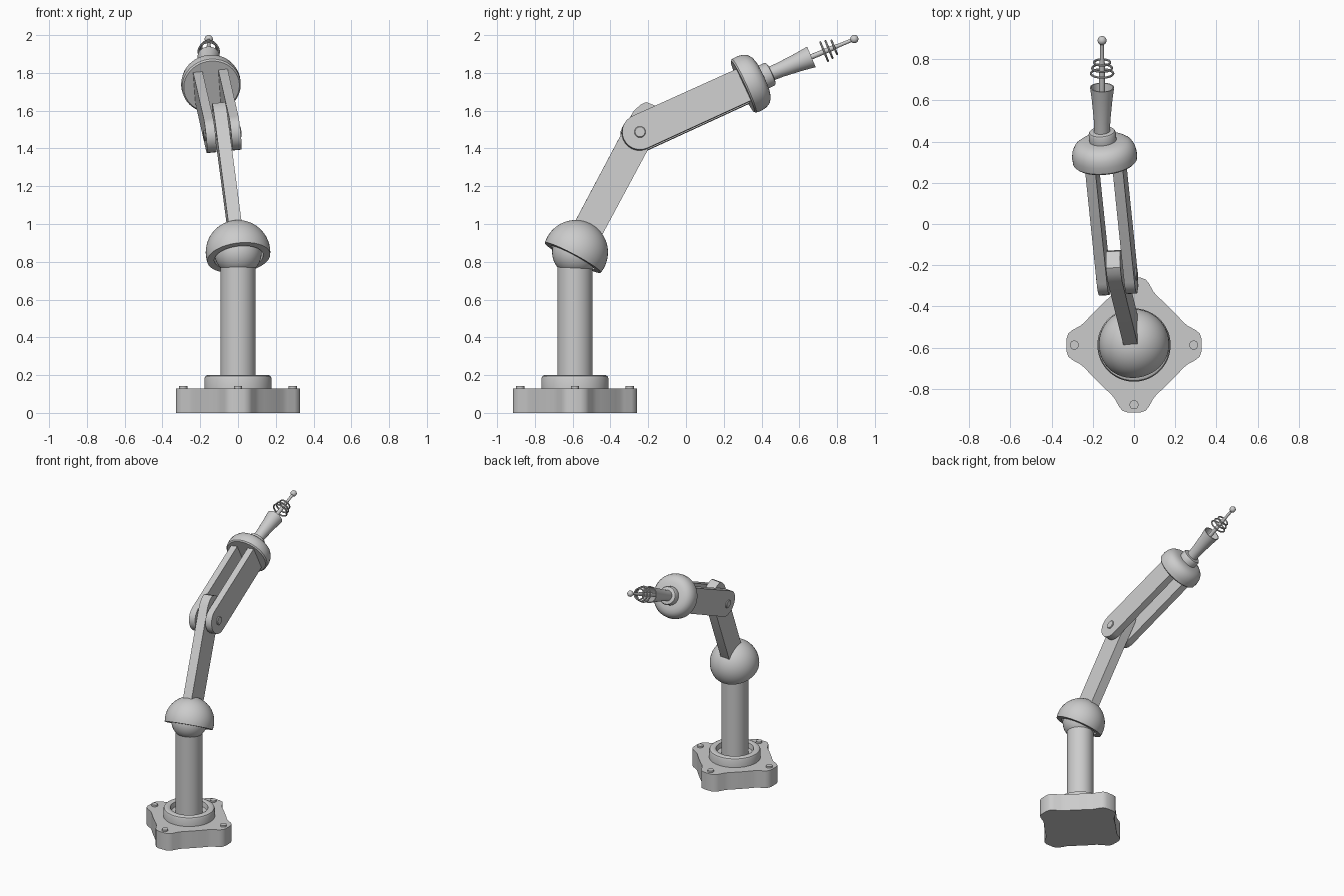
import bpy, bmesh
from math import sin, cos, pi, radians
from mathutils import Vector, Matrix

if "Cube" in bpy.data.objects:
    bpy.data.objects.remove(bpy.data.objects["Cube"])


def finish(name, bm, frame, angle=35):
    bmesh.ops.remove_doubles(bm, verts=bm.verts, dist=1e-5)
    bmesh.ops.recalc_face_normals(bm, faces=bm.faces)
    bm.transform(frame)
    mesh = bpy.data.meshes.new(name)
    bm.to_mesh(mesh)
    bm.free()
    for p in mesh.polygons:
        p.use_smooth = True
    mesh.set_sharp_from_angle(angle=radians(angle))
    ob = bpy.data.objects.new(name, mesh)
    bpy.context.collection.objects.link(ob)
    return ob


def frame_of(origin, x, y, z):
    m = Matrix((x, y, z)).transposed().to_4x4()
    m.translation = origin
    return m


def revolve(name, profile, frame, n=40, closed=False):
    """Turn (radius, height) points about the frame's z axis."""
    bm = bmesh.new()
    rings = [[bm.verts.new((r * cos(2 * pi * i / n), r * sin(2 * pi * i / n), h))
              for i in range(n)] for r, h in profile]
    pairs = list(zip(rings, rings[1:])) + ([(rings[-1], rings[0])] if closed else [])
    for a, b in pairs:
        for i in range(n):
            j = (i + 1) % n
            bm.faces.new((a[i], a[j], b[j], b[i]))
    return finish(name, bm, frame)


def prism(name, outline, z0, z1, frame):
    """Extrude a flat outline between two heights."""
    bm = bmesh.new()
    face = bm.faces.new([bm.verts.new((x, y, z0)) for x, y in outline])
    ext = bmesh.ops.extrude_face_region(bm, geom=[face])
    vs = [g for g in ext["geom"] if isinstance(g, bmesh.types.BMVert)]
    bmesh.ops.translate(bm, verts=vs, vec=(0, 0, z1 - z0))
    return finish(name, bm, frame)


def arc(r, c, a0, a1, n):
    return [(r * cos(radians(a0 + (a1 - a0) * i / n)),
             c + r * sin(radians(a0 + (a1 - a0) * i / n))) for i in range(n + 1)]


# Key points and directions of the pose
foot = Vector((0, -0.588, 0))
ball_c = foot + Vector((0, 0.004, 0.85))
hinge = Vector((-0.083, -0.249, 1.478))
head_c = Vector((-0.14, 0.30, 1.728))
tip = Vector((-0.155, 0.891, 1.979))
d1 = (hinge - ball_c).normalized()
d2 = (head_c - hinge).normalized()
h = d2.cross(d1).normalized()
if h.x < 0:
    h = -h
ground = Matrix.Translation(foot)

# Lobed base plate
quarter = [(0.328, -0.03), (0.328, 0.03), (0.319, 0.056), (0.3, 0.072), (0.26, 0.094),
           (0.238, 0.112), (0.216, 0.137), (0.177, 0.177), (0.137, 0.216), (0.112, 0.238),
           (0.094, 0.26), (0.072, 0.3), (0.056, 0.319)]
outline = []
for k in range(4):
    c, s = cos(k * pi / 2), sin(k * pi / 2)
    outline += [(x * c - y * s, x * s + y * c) for x, y in quarter]
prism("base_plate", outline, 0, 0.13, ground)
for k in range(4):
    p = foot + Vector((0.29 * cos(k * pi / 2), 0.29 * sin(k * pi / 2), 0.12))
    revolve("base_bolt", [(0, 0), (0.022, 0), (0.022, 0.022), (0, 0.022)],
            Matrix.Translation(p), 16)

# Collar, column and ball
revolve("collar", [(0.08, 0.12), (0.178, 0.12), (0.178, 0.182), (0.173, 0.194), (0.162, 0.2),
                   (0.14, 0.2), (0.13, 0.195), (0.124, 0.16), (0.08, 0.155)], ground, 48, True)
revolve("column", [(0, 0.1), (0.093, 0.1), (0.093, 0.8), (0, 0.8)], ground)
revolve("shoulder_ball", arc(0.125, 0, -90, 90, 20), Matrix.Translation(ball_c))

# Tilted dome shell over the ball
dome_frame = frame_of(ball_c, h, d1.cross(h), d1)
revolve("shoulder_dome", arc(0.171, 0, -11, 90, 18) + arc(0.135, 0, 90, -14, 14),
        dome_frame, 48, True)

# Lower arm: single bar with clipped end
lower = frame_of(hinge, d1, h.cross(d1), h)
prism("lower_arm", [(-0.62, -0.08), (0.085, -0.082), (0.135, -0.066), (0.163, -0.045),
                    (0.168, 0), (0.163, 0.045), (0.135, 0.066), (0.085, 0.082),
                    (-0.62, 0.08)], -0.035, 0.035, lower)

# Upper arm: two plates either side of the bar, with the hinge pin
upper = frame_of(hinge, d2, h.cross(d2), h)
reach = (head_c - hinge).length + 0.02
plate = arc(0.094, 0, 90, 270, 14) + [(reach, -0.092), (reach, 0.092)]
for side in (-1, 1):
    a, b = sorted((side * 0.042, side * 0.092))
    prism("upper_arm_plate", plate, a, b, upper)
revolve("hinge_pin", [(0, -0.1), (0.026, -0.1), (0.03, -0.096), (0.03, 0.096),
                      (0.026, 0.1), (0, 0.1)], upper, 24)

# Wrist head: flat at the back, rounded in front, with a neck
head = frame_of(head_c, h, d2.cross(h), d2)
revolve("wrist_head", [(0, 0), (0.148, 0), (0.156, 0.008), (0.158, 0.04), (0.153, 0.068),
                       (0.14, 0.093), (0.12, 0.108), (0.095, 0.116), (0.066, 0.118),
                       (0.066, 0.155), (0.061, 0.164), (0.052, 0.167), (0, 0.167)], head, 48)

# Tool: hollow cone, rod, rings and ball tip
neck_end = head_c + d2 * 0.16
t = (tip - neck_end).normalized()
length = (tip - neck_end).length
tx = t.orthogonal().normalized()
tool = frame_of(neck_end, tx, t.cross(tx), t)
revolve("tool_cone", [(0, -0.02), (0.038, -0.02), (0.04, 0.06), (0.05, 0.17), (0.059, 0.237),
                      (0.053, 0.237), (0.043, 0.17), (0.03, 0.09), (0, 0.09)], tool, 32)
revolve("tool_rod", [(0, 0.05), (0.014, 0.05), (0.014, 0.36), (0.01, 0.39), (0.009, length),
                     (0, length)], tool, 16)
for s, r in ((0.31, 0.054), (0.338, 0.048), (0.368, 0.039)):
    circle = [(r + 0.0055 * cos(k * pi / 4), s + 0.0055 * sin(k * pi / 4)) for k in range(8)]
    revolve("tool_ring", circle, tool, 32, True)
revolve("tool_tip", arc(0.022, length, -90, 90, 12), tool, 24)
